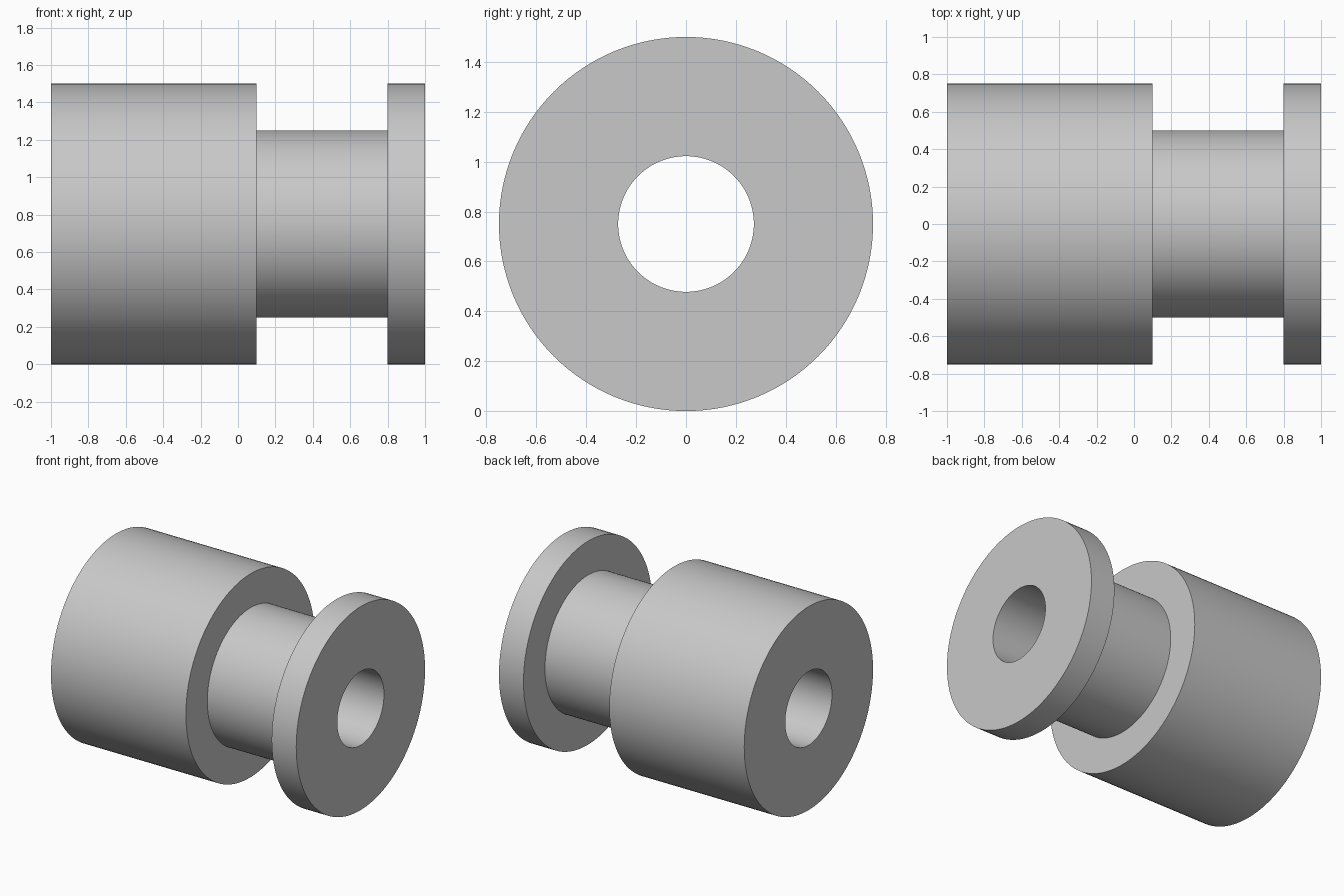
import bpy
import bmesh
import math
from mathutils import Matrix, Vector

cube = bpy.data.objects.get("Cube")
if cube:
    bpy.data.objects.remove(cube, do_unlink=True)

SEGMENTS = 128
AXIS_HEIGHT = 0.75
BORE, NECK, RIM = 0.272, 0.5, 0.75

# Plain grey finish
grey = bpy.data.materials.new("plain_grey")
grey.use_nodes = True
colour = (0.58, 0.58, 0.58, 1.0)
grey.diffuse_color = colour
grey.node_tree.nodes["Principled BSDF"].inputs["Base Color"].default_value = colour


def lathe_x(name, profile):
    """Revolve a closed (x, radius) profile about the x axis."""
    bm = bmesh.new()
    verts = [bm.verts.new((x, 0, r)) for x, r in profile]
    edges = [bm.edges.new((a, b)) for a, b in zip(verts, verts[1:] + verts[:1])]
    bmesh.ops.spin(bm, geom=verts + edges, cent=Vector(), axis=(1, 0, 0),
                   angle=math.tau, steps=SEGMENTS)
    bmesh.ops.remove_doubles(bm, verts=bm.verts, dist=0.0001)
    bmesh.ops.recalc_face_normals(bm, faces=bm.faces)
    bm.transform(Matrix.Translation((0, 0, AXIS_HEIGHT)))
    mesh = bpy.data.meshes.new(name)
    bm.to_mesh(mesh)
    bm.free()
    mesh.materials.append(grey)
    obj = bpy.data.objects.new(name, mesh)
    bpy.context.collection.objects.link(obj)
    bpy.ops.object.select_all(action="DESELECT")
    obj.select_set(True)
    bpy.context.view_layer.objects.active = obj
    bpy.ops.object.shade_smooth_by_angle(angle=math.radians(30))
    return obj


# Wide barrel, narrow neck and end flange around one through bore
lathe_x("flanged_bushing", [
    (-1.0, BORE), (-1.0, RIM),
    (0.1, RIM), (0.1, NECK),
    (0.8, NECK), (0.8, RIM),
    (1.0, RIM), (1.0, BORE),
])
